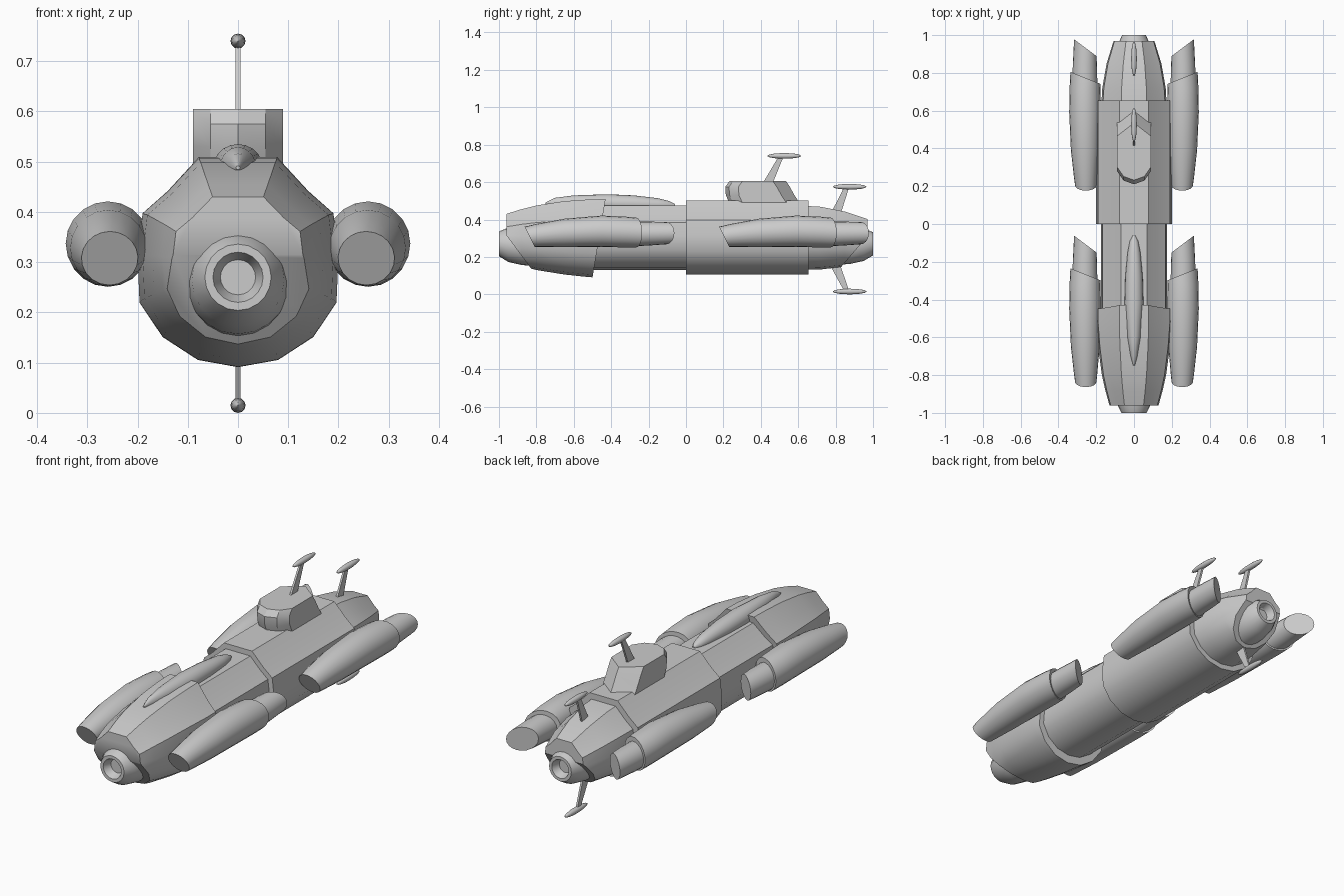
import bpy, bmesh, math
from mathutils import Vector

cube = bpy.data.objects.get("Cube")
if cube:
    bpy.data.objects.remove(cube, do_unlink=True)

grey = bpy.data.materials.new("hull_grey")
grey.use_nodes = True
COLOUR = (0.6, 0.6, 0.6, 1)
grey.diffuse_color = COLOUR
grey.node_tree.nodes["Principled BSDF"].inputs["Base Color"].default_value = COLOUR


def loft(name, rings, cuts=(), angle=40):
    """Skin a list of point rings, cap the ends, slice off what lies past each cut plane."""
    bm = bmesh.new()
    loops = [[bm.verts.new(p) for p in ring] for ring in rings]
    n = len(loops[0])
    for a, b in zip(loops, loops[1:]):
        for i in range(n):
            j = (i + 1) % n
            bm.faces.new((a[i], a[j], b[j], b[i]))
    bm.faces.new(loops[0])
    bm.faces.new(loops[-1])
    for point, normal in cuts:
        cut = bmesh.ops.bisect_plane(bm, geom=bm.verts[:] + bm.edges[:] + bm.faces[:],
                                     plane_co=point, plane_no=normal, clear_outer=True)
        edges = [e for e in cut["geom_cut"] if isinstance(e, bmesh.types.BMEdge)]
        bmesh.ops.holes_fill(bm, edges=edges, sides=0)
    bmesh.ops.recalc_face_normals(bm, faces=bm.faces[:])
    mesh = bpy.data.meshes.new(name)
    bm.to_mesh(mesh)
    bm.free()
    obj = bpy.data.objects.new(name, mesh)
    bpy.context.collection.objects.link(obj)
    mesh.materials.append(grey)
    bpy.ops.object.select_all(action="DESELECT")
    obj.select_set(True)
    bpy.context.view_layer.objects.active = obj
    bpy.ops.object.shade_smooth_by_angle(angle=math.radians(angle))
    return obj


def circle(x, y, z, rx, rz=None, n=20):
    rz = rz or rx
    return [(x + rx * math.cos(t * math.tau / n), y, z + rz * math.sin(t * math.tau / n))
            for t in range(n)]


def slant(y1, z1, y2, z2, side):
    """Cut plane through two (y, z) points, across the whole width."""
    normal = Vector((0, z2 - z1, y1 - y2))
    if normal.y * side < 0:
        normal.negate()
    return (0, y1, z1), normal


# Hull cross-section: half width 1, height 0 to 1
HALF = [(0.39, 1), (0.70, 0.84), (0.95, 0.735), (1, 0.53),
        (0.98, 0.31), (0.75, 0.145), (0.40, 0.035)]
SECTION = HALF + [(0, 0)] + [(-x, z) for x, z in reversed(HALF)]


def hull(name, stations, cuts=()):
    return loft(name, [[(x * w, y, lo + z * (hi - lo)) for x, z in SECTION]
                       for y, w, lo, hi in stations], cuts)


# Hull pieces: y, half width, bottom, top
hull("front_shell",
     [(-0.96, 0.13, 0.17, 0.43), (-0.88, 0.152, 0.15, 0.455), (-0.8, 0.17, 0.13, 0.475),
      (-0.65, 0.19, 0.106, 0.498), (-0.52, 0.2, 0.092, 0.507), (-0.4, 0.2, 0.086, 0.51)],
     [slant(-0.96, 0.315, -0.83, 0.14, -1), slant(-0.43, 0.51, -0.5, 0.09, 1)])
hull("middle_hull", [(-0.55, 0.175, 0.13, 0.475), (0.1, 0.175, 0.13, 0.475)])
hull("rear_collar", [(0, 0.2, 0.105, 0.502), (0.655, 0.2, 0.105, 0.502)])
hull("tail_hull",
     [(0.6, 0.175, 0.13, 0.475), (0.72, 0.168, 0.133, 0.468), (0.85, 0.145, 0.148, 0.442),
      (0.97, 0.108, 0.175, 0.402)],
     [slant(0.97, 0.31, 0.82, 0.135, 1)])

# Hollow nozzles at both ends
for name, s, size in (("nose_nozzle", -1, 1), ("tail_nozzle", 1, 0.94)):
    loft(name, [circle(0, s * y, z, r * size) for y, z, r in
                [(0.8, 0.255, 0.105), (0.88, 0.26, 0.103), (0.95, 0.265, 0.092),
                 (1, 0.27, 0.066), (1, 0.27, 0.05), (0.96, 0.27, 0.035)]])

# Spindle fairing along the back
loft("dorsal_fairing", [circle(0, y, z, rx, rz) for y, z, rx, rz in
     [(-0.75, 0.488, 0.004, 0.004), (-0.7, 0.488, 0.018, 0.028), (-0.6, 0.488, 0.036, 0.041),
      (-0.42, 0.487, 0.05, 0.048), (-0.28, 0.484, 0.046, 0.045), (-0.15, 0.48, 0.034, 0.034),
      (-0.09, 0.477, 0.022, 0.022), (-0.06, 0.475, 0.006, 0.008)]])

# Four engine pods with slanted intakes and exhausts
BODY = [(-0.92, 0.254, 0.302, 0.046), (-0.8, 0.256, 0.315, 0.061), (-0.65, 0.258, 0.328, 0.076),
        (-0.45, 0.259, 0.337, 0.084), (-0.32, 0.259, 0.333, 0.082), (-0.2, 0.259, 0.327, 0.076)]
EXHAUST = [(-0.34, 0.26, 0.321, 0.067), (-0.2, 0.26, 0.325, 0.064), (-0.04, 0.26, 0.328, 0.056)]
for place, dy in (("front", 0), ("rear", 1.04)):
    for side, s in (("left", 1), ("right", -1)):
        def tube(part, stations, cuts):
            loft(f"{place}_{side}_{part}",
                 [circle(s * x, y + dy, z, r) for y, x, z, r in stations], cuts)

        tube("pod", BODY, [slant(-0.86 + dy, 0.355, -0.81 + dy, 0.255, -1),
                           ((s * 0.26, -0.265 + dy, 0), (-s * 0.4, 1, 0))])
        tube("exhaust", EXHAUST, [((s * 0.26, -0.105 + dy, 0), (-s * 0.75, 1, 0))])


# Turret: rounded prow, straight sides, raked wedge back
def turret_ring(z, front, back):
    half = [(0.09, back - 0.07), (0.09, front + 0.07), (0.055, front + 0.02)]
    return ([(0, back, z)] + [(x, y, z) for x, y in half] + [(0, front, z)]
            + [(-x, y, z) for x, y in reversed(half)])


loft("turret", [turret_ring(0.46, 0.245, 0.625), turret_ring(0.53, 0.213, 0.58),
                turret_ring(0.575, 0.21, 0.555), turret_ring(0.605, 0.232, 0.535)], angle=25)


# Masts carrying slim spindles
def mast(name, base_y, base_z, top_y, top_z):
    loft(name + "_strut",
         [[(a * 0.005, y + b * w, z) for a, b in ((-1, -1), (1, -1), (1, 1), (-1, 1))]
          for y, z, w in ((base_y, base_z, 0.027), (top_y, top_z, 0.013))])
    loft(name + "_spindle",
         [circle(0, top_y + 0.015 + 0.09 * t, top_z, 0.015 * math.sqrt(1.003 - t * t), n=12)
          for t in (-1, -0.9, -0.65, -0.35, 0, 0.35, 0.65, 0.9, 1)])


mast("turret_mast", 0.435, 0.59, 0.51, 0.74)
mast("upper_tail_mast", 0.8, 0.43, 0.86, 0.575)
mast("lower_tail_mast", 0.8, 0.15, 0.86, 0.015)
